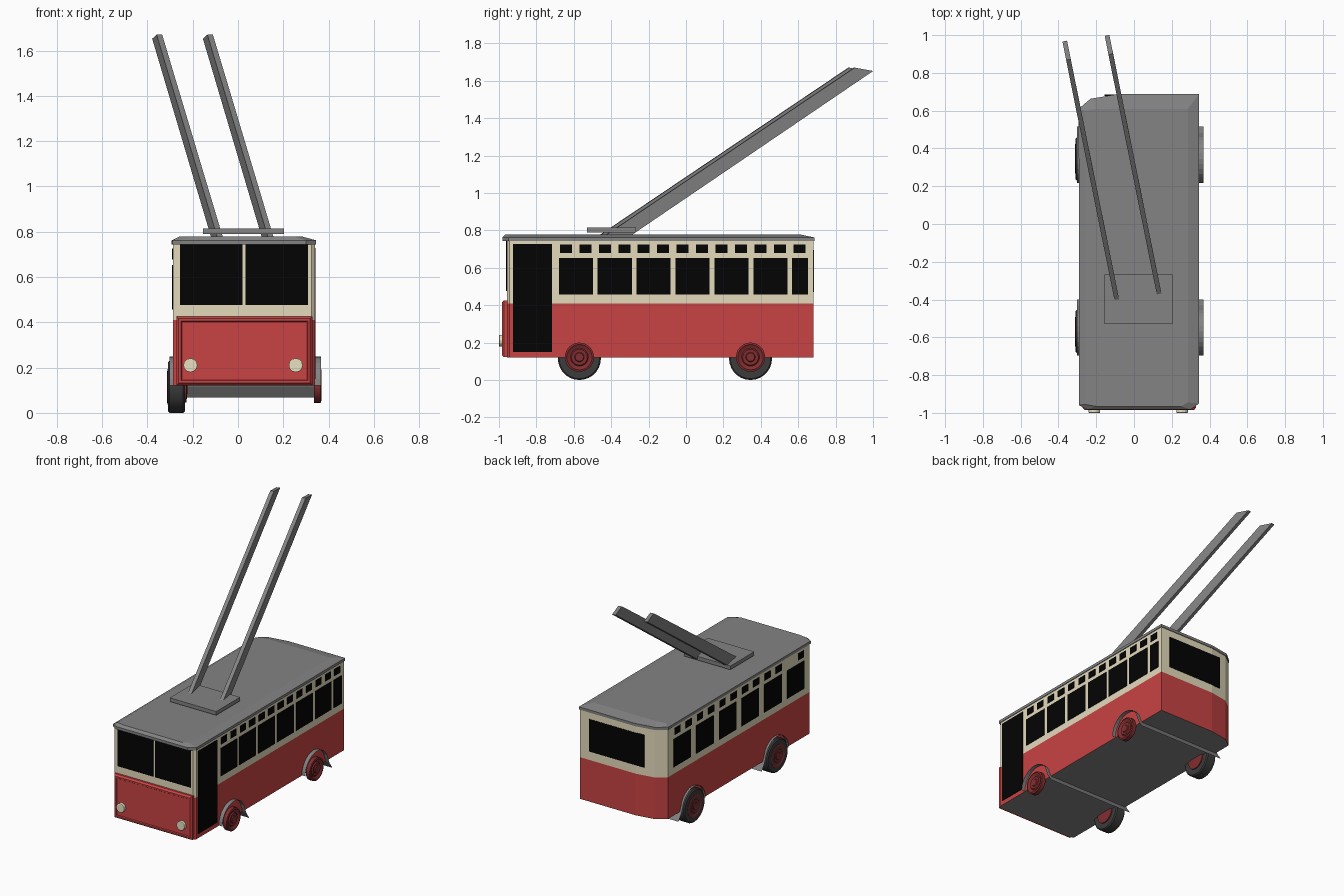
import bpy, bmesh, math
from mathutils import Vector

if "Cube" in bpy.data.objects:
    bpy.data.objects.remove(bpy.data.objects["Cube"])


def material(name, r, g, b):
    lin = [((c / 255 + 0.055) / 1.055) ** 2.4 if c > 10 else c / 255 / 12.92 for c in (r, g, b)]
    m = bpy.data.materials.new(name)
    m.diffuse_color = (*lin, 1)
    m.use_nodes = True
    m.node_tree.nodes["Principled BSDF"].inputs["Base Color"].default_value = m.diffuse_color
    return m


RED = material("red paint", 201, 67, 67)
CREAM = material("cream paint", 228, 219, 188)
GREY = material("roof grey", 131, 131, 131)
BLACK = material("dark glass", 3, 3, 3)
TYRE = material("tyre rubber", 60, 60, 60)
HUB = material("hub red", 130, 46, 48)
LAMP = material("lamp cream", 234, 228, 196)


def mesh_object(name, verts, faces, *mats):
    me = bpy.data.meshes.new(name)
    bm = bmesh.new()
    vs = [bm.verts.new(v) for v in verts]
    for f in faces:
        bm.faces.new([vs[i] for i in f])
    bmesh.ops.recalc_face_normals(bm, faces=bm.faces)
    bm.to_mesh(me)
    bm.free()
    for m in mats:
        me.materials.append(m)
    ob = bpy.data.objects.new(name, me)
    bpy.context.collection.objects.link(ob)
    return ob


def loft(name, rings, *mats):
    """Skin rings of equal length and cap both ends."""
    n = len(rings[0])
    verts = [p for r in rings for p in r]
    faces = [list(range(n)), list(range(len(verts) - n, len(verts)))]
    for k in range(len(rings) - 1):
        for i in range(n):
            j = (i + 1) % n
            faces.append([k * n + i, k * n + j, (k + 1) * n + j, (k + 1) * n + i])
    return mesh_object(name, verts, faces, *mats)


def prism(name, plan, z0, z1, *mats):
    return loft(name, [[(x, y, z) for x, y in plan] for z in (z0, z1)], *mats)


def box(name, x0, x1, y0, y1, z0, z1, mat):
    return prism(name, [(x0, y0), (x1, y0), (x1, y1), (x0, y1)], z0, z1, mat)


def lathe_x(name, profile, y, z, sides, mat):
    """Turn (x, radius) pairs around an axis along x."""
    rings = [[(x, y + r * math.cos(2 * math.pi * i / sides), z + r * math.sin(2 * math.pi * i / sides))
              for i in range(sides)] for x, r in profile]
    ob = loft(name, rings, mat)
    bpy.context.view_layer.objects.active = ob
    ob.select_set(True)
    bpy.ops.object.shade_smooth_by_angle(angle=math.radians(30))
    ob.select_set(False)
    return ob


# Body: red lower half with grey floor, cream upper half
PLAN = [(-0.288, -0.95), (-0.27, -0.958), (0.325, -0.958), (0.34, -0.945),
        (0.34, 0.682), (-0.09, 0.682), (-0.22, 0.66), (-0.288, 0.61)]
lower = prism("lower_body", PLAN, 0.12, 0.41, RED, GREY)
for p in lower.data.polygons:
    if p.normal.z < -0.5:
        p.material_index = 1
prism("upper_body", PLAN, 0.41, 0.745, CREAM)

# Roof: slab with a bevelled crown
eave = [(-0.29, -0.96), (-0.25, -0.982), (0.30, -0.982), (0.345, -0.95),
        (0.345, 0.687), (-0.09, 0.687), (-0.23, 0.663), (-0.293, 0.61)]
crown = [(-0.26, -0.955), (-0.20, -0.965), (0.25, -0.965), (0.285, -0.945),
         (0.285, 0.61), (-0.09, 0.61), (-0.20, 0.61), (-0.26, 0.60)]
loft("roof", [[(x, y, 0.743) for x, y in eave], [(x, y, 0.762) for x, y in eave],
              [(x, y, 0.778) for x, y in crown]], GREY)


# Front nose panel with stepped rim
def panel_ring(y, d):
    x0, x1, z0, z1 = -0.272 + d, 0.328 - d, 0.122 + d, 0.426 - d
    return [(x0, y, z0), (x1, y, z0), (x1, y, z1), (x0, y, z1)]


loft("nose_panel", [panel_ring(-0.95, 0), panel_ring(-0.972, 0), panel_ring(-0.985, 0.01),
                    panel_ring(-0.985, 0.02), panel_ring(-0.979, 0.024)], RED)

# Headlights
for x in (-0.21, 0.255):
    loft("headlight", [[(x + r * math.cos(math.pi * i / 6), y, 0.21 + r * math.sin(math.pi * i / 6))
                        for i in range(12)] for y, r in ((-0.97, 0.031), (-0.998, 0.031), (-1.0, 0.028))], LAMP)

# Windscreen halves and rear window
for x0, x1 in ((-0.255, 0.02), (0.033, 0.31)):
    box("windscreen", x0, x1, -0.962, -0.957, 0.477, 0.743, BLACK)
box("rear_window", -0.155, 0.27, 0.677, 0.685, 0.47, 0.695, BLACK)


# Side glazing
def side_plate(name, side, y0, y1, z0, z1):
    xs = (0.338, 0.343) if side > 0 else (-0.291, -0.286)
    box(name, *xs, y0, y1, z0, z1, BLACK)


side_plate("door", 1, -0.925, -0.717, 0.15, 0.727)
for i in range(7):
    y = -0.68 + i * 0.208
    side_plate("right_window", 1, y, y + (0.182 if i < 6 else 0.085), 0.457, 0.652)
for i in range(13):
    y = -0.674 + i * 0.104
    side_plate("right_vent_window", 1, y, y + 0.064, 0.678, 0.725)
for i in range(6):
    y = 0.55 - i * 0.25
    side_plate("left_window", -1, y - 0.19, y, 0.457, 0.652)
for i in range(11):
    y = 0.54 - i * 0.124 - (0.12 if i == 10 else 0)
    side_plate("left_vent_window", -1, y - 0.066, y, 0.678, 0.725)

# Wheels and full-width mudguard sheets
for yc in (-0.57, 0.345):
    lathe_x("tyre", [(-0.235, 0.085), (-0.235, 0.108), (-0.242, 0.115), (-0.302, 0.115),
                     (-0.309, 0.108), (-0.309, 0.08)], yc, 0.115, 28, TYRE)
    lathe_x("inner_hub", [(-0.25, 0.07), (-0.228, 0.07), (-0.224, 0.03)], yc, 0.115, 24, HUB)
    for name, x, s in (("right_hub", 0.335, 1), ("left_hub", -0.292, -1)):
        z = 0.122 if s > 0 else 0.115
        reach = 0.033 if s > 0 else 0.021
        profile = [(0, 0.078), (0.9, 0.078), (1, 0.068), (0.75, 0.055), (0.7, 0.048),
                   (0.9, 0.042), (0.85, 0.026), (1, 0.022), (1, 0.008)]
        lathe_x(name, [(x + s * t * reach, r) for t, r in profile], yc, z, 24, HUB)
    arc = [(yc - 0.127 * math.cos(math.pi * i / 14), 0.122 + 0.127 * math.sin(math.pi * i / 14))
           for i in range(14)] + [(yc + 0.138, 0.115), (yc + 0.17, 0.068)]
    n = len(arc)
    mesh_object("mudguard", [(x, y, z) for x in (-0.303, 0.367) for y, z in arc],
                [(i, i + 1, n + i + 1, n + i) for i in range(n - 1)], GREY)

# Roof plate and trolley poles
box("pole_base", -0.155, 0.203, -0.53, -0.267, 0.789, 0.815, GREY)
for x, y in ((-0.079, -0.46), (0.145, -0.43)):
    along = Vector((-0.2, 1, 0)).normalized()
    side = Vector((along.y, -along.x, 0)) * 0.0125
    foot, tip = Vector((x, y, 0.775)), Vector((x - 0.268, y + 1.33, 1.67))
    drop = Vector((0, 0, -0.018))
    rings = []
    for p, d in ((foot, Vector()), (tip, drop)):
        q = p + along * (0.14 if p is foot else 0.1) + d
        rings.append([p - side, p + side, q + side, q - side])
    loft("trolley_pole", rings, GREY)
